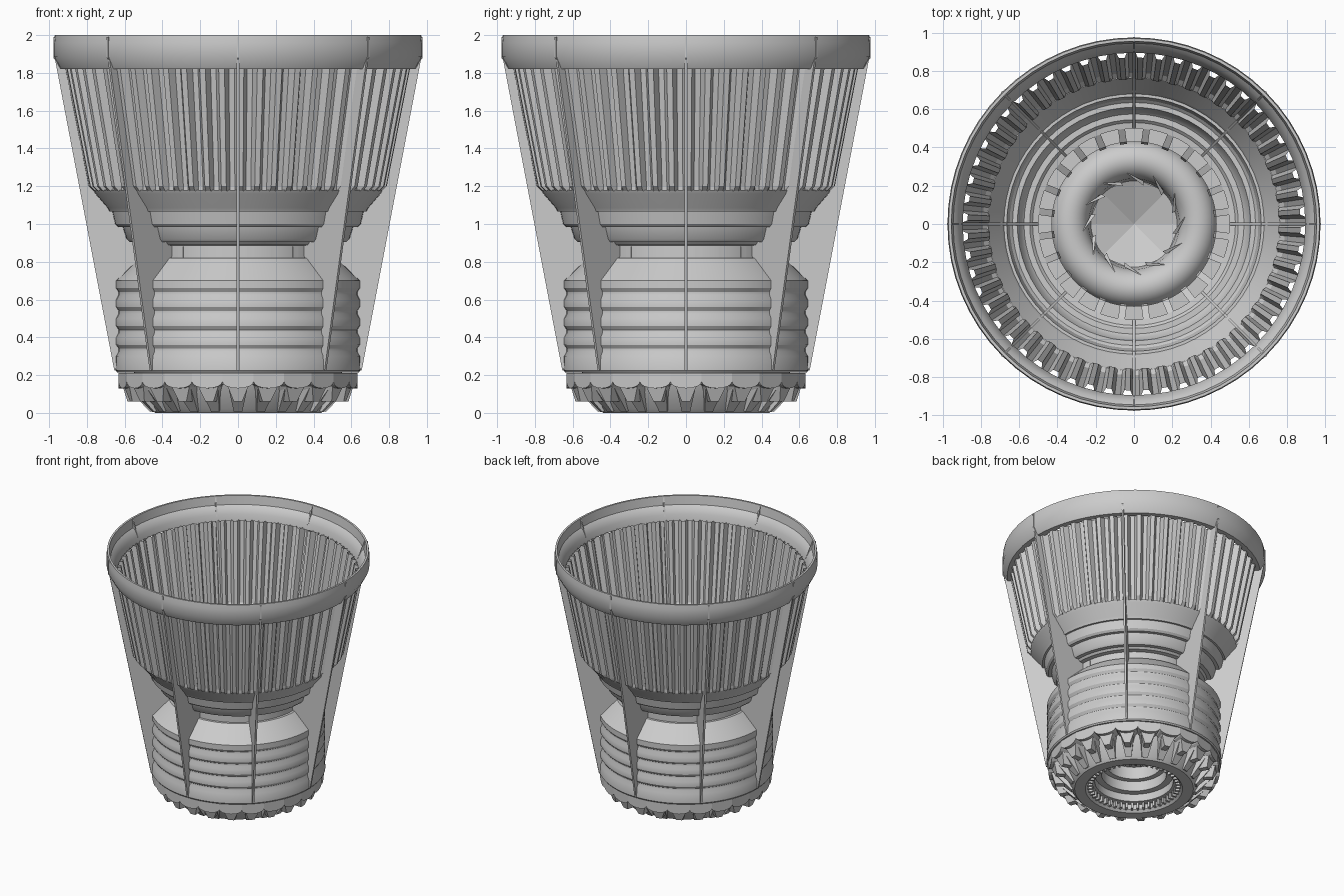
import bpy, math
from math import cos, sin, pi, tau

if "Cube" in bpy.data.objects:
    bpy.data.objects.remove(bpy.data.objects["Cube"])


def add_mesh(name, verts, faces, angle=None):
    me = bpy.data.meshes.new(name)
    me.from_pydata(verts, [], faces)
    me.validate()
    ob = bpy.data.objects.new(name, me)
    bpy.context.collection.objects.link(ob)
    if angle:
        bpy.ops.object.select_all(action='DESELECT')
        ob.select_set(True)
        bpy.context.view_layer.objects.active = ob
        bpy.ops.object.shade_smooth_by_angle(angle=math.radians(angle))
    return ob


def lathe(name, profile, seg=64, closed=False, angle=30):
    """Revolve (radius, z) points around z."""
    n = len(profile)
    verts = [(r * cos(tau * s / seg), r * sin(tau * s / seg), z)
             for s in range(seg) for r, z in profile]
    faces = []
    for s in range(seg):
        a, b = s * n, (s + 1) % seg * n
        for i in range(n if closed else n - 1):
            j = (i + 1) % n
            faces.append((a + i, b + i, b + j, a + j))
    return add_mesh(name, verts, faces, angle)


def radial_blocks(name, count, sections, phase=0.0):
    """Repeat a block lofted through cross-sections of (r, tangent, z) loops."""
    verts, faces = [], []
    n = len(sections[0])
    for k in range(count):
        a = tau * (k + phase) / count
        base = len(verts)
        for sec in sections:
            verts += [(r * cos(a) - t * sin(a), r * sin(a) + t * cos(a), z)
                      for r, t, z in sec]
        for s in range(len(sections) - 1):
            p, q = base + s * n, base + (s + 1) * n
            faces += [(p + i, p + (i + 1) % n, q + (i + 1) % n, q + i) for i in range(n)]
        faces.append(tuple(base + n - 1 - i for i in range(n)))
        last = base + (len(sections) - 1) * n
        faces.append(tuple(last + i for i in range(n)))
    return add_mesh(name, verts, faces)


def plate(points, half):
    """Two (r, z) outlines on either side of a radial plane."""
    return [[(r, -half, z) for r, z in points], [(r, half, z) for r, z in points]]


# Flared top rim
lathe("top_rim", [(0.915, 1.82), (0.94, 1.82), (0.975, 1.885), (0.975, 1.96), (0.97, 2.0),
                  (0.955, 2.0), (0.945, 1.93), (0.925, 1.91), (0.905, 1.87), (0.895, 1.82)],
      closed=True)

# Corrugated upper wall, trapezoid wave
FLUTES = 56
verts, faces = [], []
wave = [(0.0, 0), (0.3, 0), (0.5, 1), (0.8, 1)]
for k in range(FLUTES):
    for off, low in wave:
        a = tau * (k + off) / FLUTES
        for r, z in [(0.915 - 0.045 * low, 1.83), (0.79 - 0.035 * low, 1.2),
                     (0.765 - 0.01 * low, 1.175)]:
            verts.append((r * cos(a), r * sin(a), z))
cols = FLUTES * 4
for c in range(cols):
    a, b = c * 3, (c + 1) % cols * 3
    faces += [(a + i, b + i, b + i + 1, a + i + 1) for i in range(2)]
add_mesh("corrugated_wall", verts, faces)

# Stepped funnel below the wall
lathe("stepped_funnel", [(0.765, 1.18), (0.755, 1.16), (0.69, 1.085), (0.68, 1.065), (0.665, 1.065),
                         (0.65, 1.0), (0.635, 0.985), (0.61, 0.985), (0.59, 0.92), (0.575, 0.905),
                         (0.545, 0.905), (0.53, 0.89), (0.50, 0.885), (0.50, 0.80)])

# Lower body with rippled bands
body = [(0.43, 0.82), (0.52, 0.82), (0.645, 0.70)]
for i in range(4):
    z = 0.64 - i * 0.1
    body += [(0.645, z + 0.02), (0.632, z), (0.632, z - 0.015), (0.645, z - 0.04)]
body += [(0.648, 0.225), (0.64, 0.215), (0.50, 0.215)]
lathe("lower_body", body)

# Eight thin fins from rim to body
outline = [(0.974, 1.90), (0.655, 0.225), (0.60, 0.225), (0.60, 0.72), (0.50, 0.83),
           (0.50, 0.89), (0.68, 1.08), (0.76, 1.18), (0.90, 1.83)]
radial_blocks("support_fin", 8, plate(outline, 0.007))

# Thin raised seams on the rim above each fin
radial_blocks("rim_seam", 8, plate([(0.93, 1.82), (0.978, 1.88), (0.978, 1.99), (0.95, 1.99),
                                    (0.90, 1.86)], 0.006))

# Ribs around the neck shelf
radial_blocks("neck_rib", 24, plate([(0.42, 0.80), (0.50, 0.80), (0.50, 0.88), (0.43, 0.84)], 0.018), 0.5)

# Rounded ring inside the neck
ring = [(0.335 + 0.1 * cos(pi * i / 14), 0.70 + 0.11 * sin(pi * i / 14)) for i in range(15)]
lathe("inner_ring", [(0.435, 0.82)] + ring + [(0.225, 0.66)], angle=60)

# Jagged blades around the centre opening
radial_blocks("inner_blade", 12, [
    [(0.20, -0.05, 0.70), (0.225, -0.05, 0.70), (0.275, 0.05, 0.77)],
    [(0.20, -0.05, 0.73), (0.225, -0.05, 0.73), (0.275, 0.05, 0.79)]])

# Shallow faceted funnel closing the centre
lathe("centre_floor", [(0.24, 0.66), (0.0, 0.56)], seg=8, angle=None)

# Base core, bottom ring and stepped recess
lathe("base_core", [(0.55, 0.215), (0.54, 0.17), (0.46, 0.02), (0.44, 0.0), (0.36, 0.0), (0.34, 0.02),
                    (0.34, 0.06), (0.29, 0.06), (0.29, 0.12), (0.24, 0.12), (0.24, 0.2),
                    (0.20, 0.2), (0.20, 0.30), (0.0, 0.30)])

# Tapered teeth around the base
TEETH = 24
radial_blocks("base_tooth", TEETH, [
    [(0.50, -0.055, 0.20), (0.615, -0.065, 0.20), (0.615, 0.065, 0.20), (0.50, 0.055, 0.20)],
    [(0.50, -0.050, 0.14), (0.61, -0.055, 0.14), (0.61, 0.055, 0.14), (0.50, 0.050, 0.14)],
    [(0.47, -0.020, 0.06), (0.585, -0.022, 0.06), (0.585, 0.022, 0.06), (0.47, 0.020, 0.06)]])

# Sloping ribs running from the teeth down to the bottom ring
radial_blocks("base_rib", TEETH, [
    [(0.48, -0.045, 0.17), (0.585, -0.05, 0.13), (0.585, 0.05, 0.13), (0.48, 0.045, 0.17)],
    [(0.42, -0.02, 0.03), (0.465, -0.022, 0.005), (0.465, 0.022, 0.005), (0.42, 0.02, 0.03)]])

# Scalloped lobes hanging under the body
half = 0.63 * math.tan(pi / TEETH)
lobe = [(half * cos(pi * i / 8), 0.165 - 0.035 * sin(pi * i / 8)) for i in range(9)]
lobe += [(-half, 0.212), (half, 0.212)]
radial_blocks("base_lobe", TEETH, [[(r, t * r / 0.63, z) for t, z in lobe] for r in (0.54, 0.632)])

# Small teeth around the bottom opening
radial_blocks("opening_tooth", 48, plate([(0.31, 0.015), (0.345, 0.015), (0.345, 0.06), (0.31, 0.06)], 0.008))
